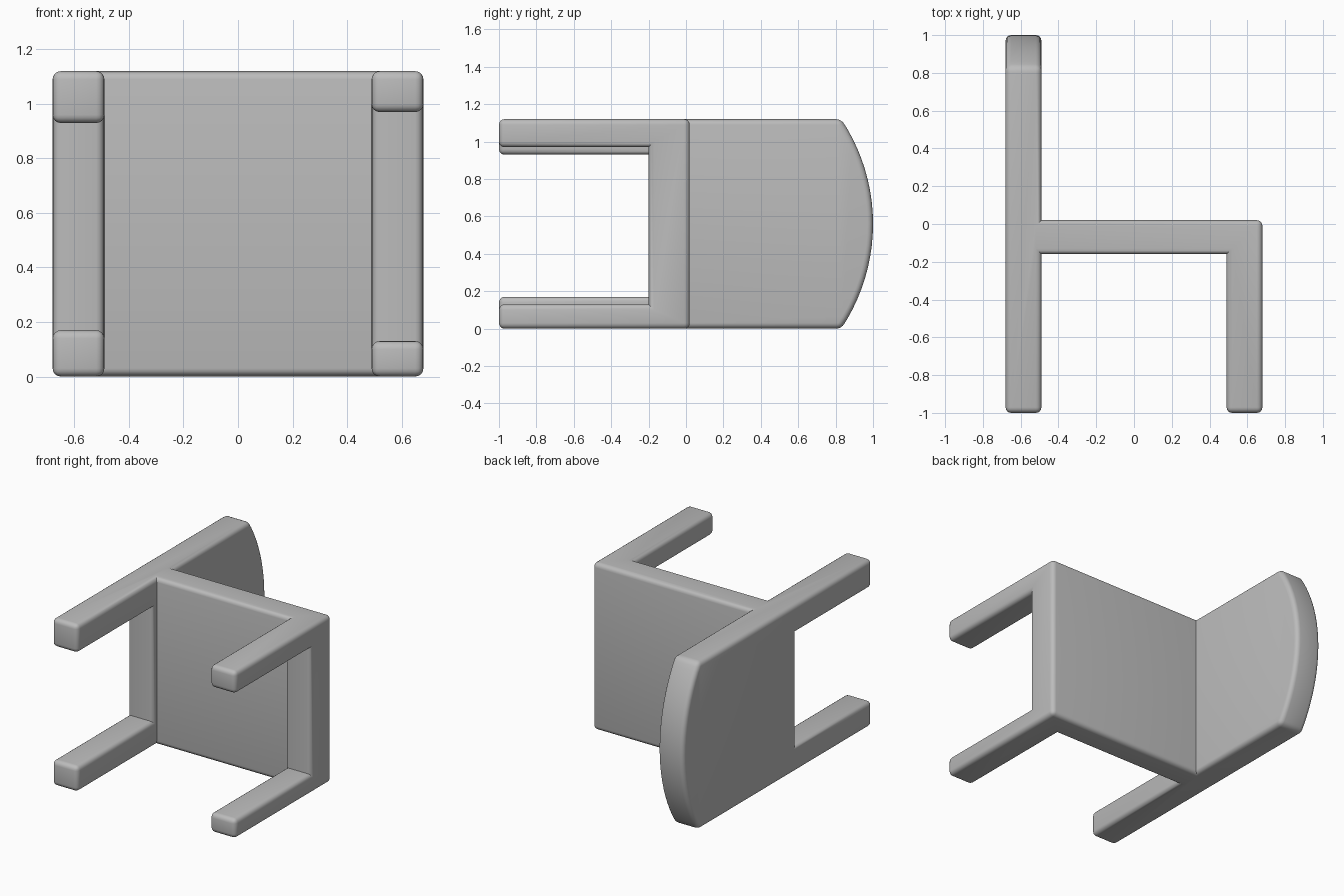
import bpy, bmesh, math

if "Cube" in bpy.data.objects:
    bpy.data.objects.remove(bpy.data.objects["Cube"])

H = 1.12           # width of the chair, measured along z
ROUND = 0.03       # edge rounding


def prism(name, outline, axis, lo, hi):
    """Extrude a closed 2D outline along x or z."""
    bm = bmesh.new()
    put = (lambda a, b: (lo, a, b)) if axis == 'x' else (lambda a, b: (a, b, lo))
    face = bm.faces.new([bm.verts.new(put(a, b)) for a, b in outline])
    new = bmesh.ops.extrude_face_region(bm, geom=[face])['geom']
    d = hi - lo
    bmesh.ops.translate(bm, verts=[v for v in new if isinstance(v, bmesh.types.BMVert)],
                        vec=(d, 0, 0) if axis == 'x' else (0, 0, d))
    bmesh.ops.recalc_face_normals(bm, faces=bm.faces)
    me = bpy.data.meshes.new(name)
    bm.to_mesh(me)
    bm.free()
    ob = bpy.data.objects.new(name, me)
    bpy.context.collection.objects.link(ob)
    return ob


def cut(ob, cutter, op='DIFFERENCE'):
    m = ob.modifiers.new('cut', 'BOOLEAN')
    m.object, m.operation, m.solver = cutter, op, 'EXACT'
    bpy.context.view_layer.objects.active = ob
    bpy.ops.object.modifier_apply(modifier=m.name)
    bpy.data.objects.remove(cutter)


# chair lying on its side: backrest, seat and legs as one h-shaped body
chair = prism('chair', [(-.68, -1), (-.49, -1), (-.49, -.16), (.49, -.16), (.49, -1),
                        (.68, -1), (.68, .02), (-.49, .02), (-.49, 1.1), (-.68, 1.1)],
              'z', 0, H)

# gaps between the back legs and between the front legs
for x0, x1, z0, z1 in ((-.8, -.3, .17, .93), (.3, .8, .13, .97)):
    cut(chair, prism('leg_gap', [(-1.2, z0), (-.2, z0), (-.2, z1), (-1.2, z1)], 'x', x0, x1))

# curved top of the backrest
R, N = 1.007, 20
half = math.asin(.56 / R)
arc = [(R * math.cos(t) - .007, H / 2 + R * math.sin(t))
       for t in (-half + 2 * half * i / N for i in range(N + 1))]
outside = [(arc[0][0], -.2), *arc, (arc[-1][0], H + .2), (1.3, H + .2), (1.3, -.2)]
cut(chair, prism('top_curve', outside, 'x', -.9, 0))

# round the outer edges
bm = bmesh.new()
bm.from_mesh(chair.data)
bmesh.ops.remove_doubles(bm, verts=bm.verts, dist=1e-4)
bmesh.ops.dissolve_limit(bm, angle_limit=.01, verts=bm.verts, edges=bm.edges)
edges = [e for e in bm.edges if e.is_manifold and e.calc_face_angle_signed() > .5]
bmesh.ops.bevel(bm, geom=edges, offset=ROUND, segments=4, profile=.5,
                affect='EDGES', clamp_overlap=False)
bm.to_mesh(chair.data)
bm.free()

grey = bpy.data.materials.new('light grey')
grey.diffuse_color = (.5, .5, .5, 1)
grey.use_nodes = True
grey.node_tree.nodes["Principled BSDF"].inputs["Base Color"].default_value = grey.diffuse_color
chair.data.materials.clear()
chair.data.materials.append(grey)

bpy.ops.object.select_all(action='DESELECT')
chair.select_set(True)
bpy.context.view_layer.objects.active = chair
bpy.ops.object.shade_smooth_by_angle(angle=math.radians(35))
